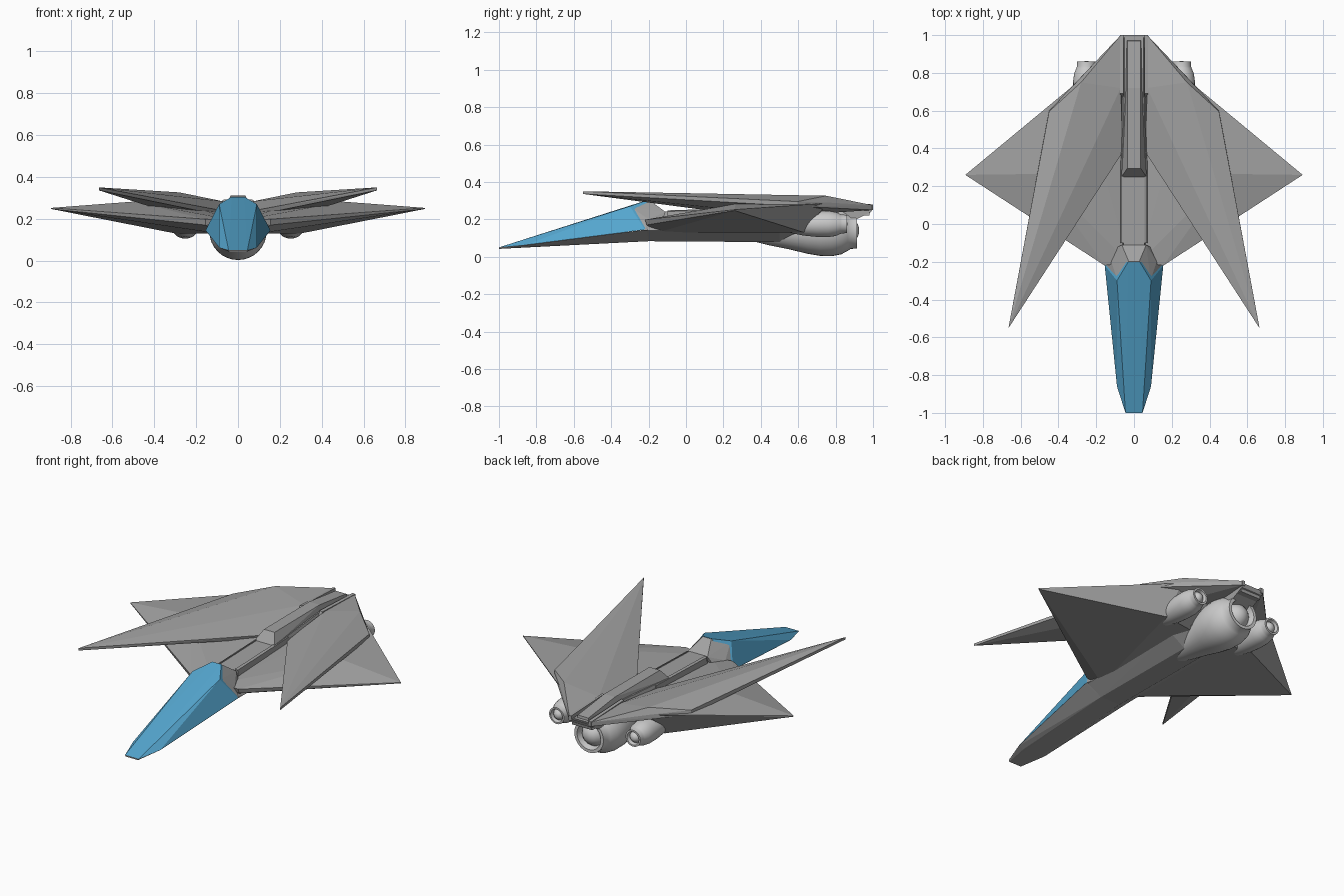
import bpy, bmesh, math


def material(name, rgb):
    m = bpy.data.materials.new(name)
    m.diffuse_color = (*rgb, 1)
    return m


blue = material("canopy_blue", (0.09, 0.38, 0.62))
dark = material("hull_grey", (0.36, 0.36, 0.36))


def finish(name, bm, mat=None, mirror=False):
    bmesh.ops.recalc_face_normals(bm, faces=bm.faces)
    me = bpy.data.meshes.new(name)
    bm.to_mesh(me)
    bm.free()
    ob = bpy.data.objects.new(name, me)
    bpy.context.collection.objects.link(ob)
    if mat:
        me.materials.append(mat)
    if mirror:
        mod = ob.modifiers.new("mirror", 'MIRROR')
        mod.use_mirror_merge = False
    return ob


def facet(name, pts, both=True, mat=dark):
    """Faceted solid around corner points; both=True is one solid across the
    centre line, both=False is a separate part on each side."""
    bm = bmesh.new()
    for x, y, z in pts:
        bm.verts.new((x, y, z))
        if both and x > 0:
            bm.verts.new((-x, y, z))
    bmesh.ops.convex_hull(bm, input=bm.verts[:])
    bmesh.ops.delete(bm, geom=[v for v in bm.verts if not v.link_faces], context='VERTS')
    bmesh.ops.dissolve_limit(bm, angle_limit=0.01, verts=bm.verts[:], edges=bm.edges[:])
    return finish(name, bm, mat, not both)


def lathe(name, profile, centre, mirror=False, n=32):
    """Turned engine body along y from (y, radius) pairs."""
    bm = bmesh.new()
    rings = []
    for y, r in profile:
        rings.append([bm.verts.new((centre[0] + r * math.cos(2 * math.pi * i / n), y,
                                    centre[1] + r * math.sin(2 * math.pi * i / n)))
                      for i in range(n)])
    for a, b in zip(rings, rings[1:]):
        for i in range(n):
            bm.faces.new((a[i], a[(i + 1) % n], b[(i + 1) % n], b[i]))
    bm.faces.new(rings[0])
    bm.faces.new(rings[-1])
    ob = finish(name, bm, None, mirror)
    bpy.ops.object.select_all(action='DESELECT')
    ob.select_set(True)
    bpy.context.view_layer.objects.active = ob
    bpy.ops.object.shade_smooth_by_angle(angle=math.radians(40))


# Nose canopy and its grey underside
facet("canopy", [(.045, -1, .05), (.09, -.86, .063), (.155, -.22, .145),
                 (.09, -.3, .27), (.03, -.2, .305), (.05, -.22, .15)], mat=blue)
facet("nose_belly", [(.045, -1, .049), (.04, -1, .042), (.09, -.86, .062), (.155, -.22, .144),
                     (.06, -.86, .05), (.065, -.2, .083), (.15, -.18, .144)])

# Collar behind the canopy
facet("canopy_collar", [(.028, -.198, .304), (.088, -.295, .266), (.153, -.218, .145),
                        (.12, -.2, .2), (.065, -.11, .24), (.12, -.14, .15)])

# Central fuselage belly and tail
facet("fuselage_belly", [(.15, -.21, .14), (.065, -.2, .083), (.065, .5, .078), (.16, .5, .14),
                         (.13, -.19, .18), (.1, .6, .2), (.07, .8, .15)])
facet("tail_block", [(.07, .5, .15), (.07, .85, .17), (.07, .99, .24),
                     (.07, 1, .262), (.07, .5, .225)])

# Diamond shaped lower wings: sharp leading edge, creased top and bottom
facet("lower_wing", [(.893, .26, .252), (.893, .26, .247), (.155, -.22, .198), (.155, -.21, .17),
                     (.5, .265, .282), (.295, .755, .287), (.3, .63, .13), (.03, -.2, .195),
                     (.03, .38, .19), (.05, .75, .24), (.08, .6, .13), (.1, -.15, .13)],
      both=False)

# Forward swept upper wings, ridged from tip to tail, with a closed underside
facet("upper_wing", [(.665, -.552, .35), (.665, -.552, .336), (.06, .38, .236), (.06, .39, .212),
                     (.07, 1, .275), (.07, 1, .25), (.07, .72, .283), (.28, .75, .326),
                     (.3, .755, .29), (.45, .595, .295), (.45, .6, .27), (.3, .55, .22)],
      both=False)

# Spine: front deck with rails, rear raised ridge with side rails
facet("spine_deck", [(.065, -.16, .18), (.065, .28, .18), (.055, -.16, .24), (.055, .27, .252)])
facet("deck_rail", [(.055, -.1, .2), (.072, -.1, .2), (.055, -.1, .248), (.068, -.1, .242),
                    (.055, .38, .2), (.072, .38, .2), (.055, .38, .262), (.068, .38, .256)],
      both=False)
facet("spine_base", [(.068, .25, .2), (.068, .98, .22), (.065, .26, .255),
                     (.05, .35, .265), (.05, .72, .28), (.05, .99, .265)])
facet("spine_ridge", [(.065, .25, .252), (.035, .295, .308), (.05, .3, .25), (.035, .72, .31),
                      (.035, .97, .28), (.04, .975, .25)])
facet("tail_rail", [(.056, .67, .25), (.076, .67, .25), (.056, .69, .293), (.074, .69, .29),
                    (.056, 1, .25), (.074, 1, .25), (.056, 1, .28), (.074, 1, .278)],
      both=False)

# Engines with recessed nozzles and a rounded core
lathe("main_engine", [(.25, .03), (.35, .055), (.45, .08), (.55, .1), (.65, .124), (.72, .136),
                      (.78, .137), (.83, .127), (.865, .108), (.88, .098), (.915, .096),
                      (.915, .078), (.88, .068), (.9, .055), (.918, .035), (.926, .012)],
      (0, .14))
lathe("side_engine", [(.5, .03), (.57, .05), (.63, .062), (.7, .069), (.76, .07), (.8, .064),
                      (.825, .053), (.835, .05), (.86, .049), (.86, .039), (.84, .033),
                      (.85, .026), (.86, .016), (.863, .006)],
      (.252, .175), mirror=True)
